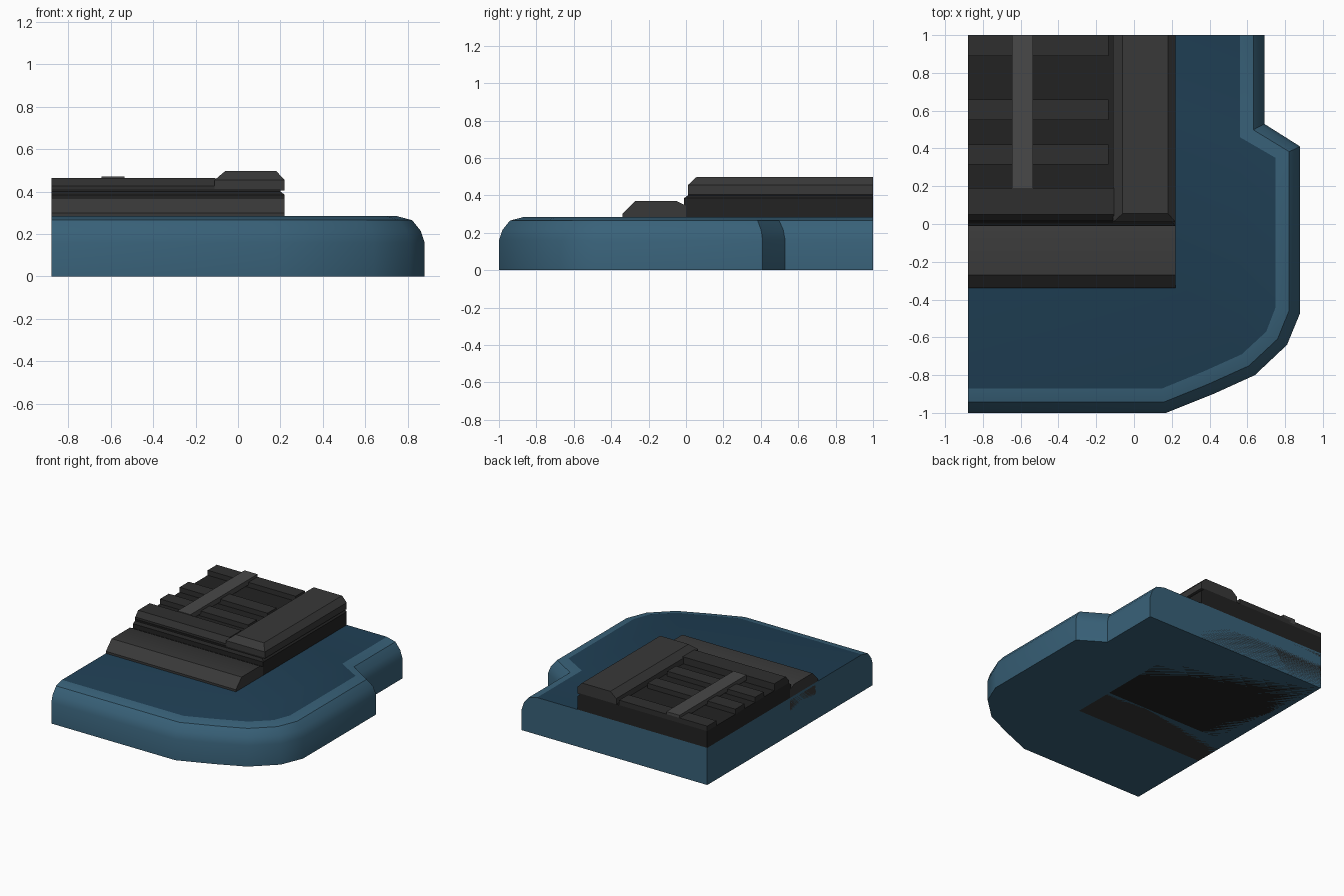
import bpy, bmesh, math

if "Cube" in bpy.data.objects:
    bpy.data.objects.remove(bpy.data.objects["Cube"])


def material(name, rgb):
    m = bpy.data.materials.new(name)
    m.diffuse_color = (*rgb, 1)
    m.use_nodes = True
    m.node_tree.nodes["Principled BSDF"].inputs["Base Color"].default_value = m.diffuse_color
    return m


BLUE = material("blue", (0.04, 0.12, 0.19))
DEEP = material("deep_blue", (0.014, 0.05, 0.09))
RAIL = material("dark_grey", (0.04, 0.04, 0.04))
SLAT = material("slat_grey", (0.028, 0.028, 0.028))
FLOOR = material("near_black", (0.016, 0.016, 0.016))
STRIP = material("mid_grey", (0.065, 0.065, 0.065))


def loft(name, rings, mats, smooth=True):
    """Skin a stack of matching rings and cap both ends."""
    bm = bmesh.new()
    vs = [[bm.verts.new(p) for p in ring] for ring in rings]
    n = len(rings[0])
    for a, b in zip(vs, vs[1:]):
        for i in range(n):
            j = (i + 1) % n
            bm.faces.new((a[i], a[j], b[j], b[i]))
    bm.faces.new(vs[0][::-1])
    top = bm.faces.new(vs[-1])
    top.material_index = len(mats) - 1
    bmesh.ops.recalc_face_normals(bm, faces=bm.faces)
    me = bpy.data.meshes.new(name)
    bm.to_mesh(me)
    bm.free()
    for m in mats:
        me.materials.append(m)
    ob = bpy.data.objects.new(name, me)
    bpy.context.collection.objects.link(ob)
    if smooth:
        bpy.ops.object.select_all(action='DESELECT')
        ob.select_set(True)
        bpy.context.view_layer.objects.active = ob
        bpy.ops.object.shade_smooth_by_angle(angle=math.radians(35))
    return ob


def stack(name, levels, mat):
    """Levels of (x0, x1, y0, y1, z) rectangles, bottom to top."""
    rings = [[(a, c, z), (b, c, z), (b, d, z), (a, d, z)]
             for a, b, c, d, z in levels]
    return loft(name, rings, [mat], smooth=False)


def box(name, x0, x1, y0, y1, z0, z1, mat):
    return stack(name, [(x0, x1, y0, y1, z0), (x0, x1, y0, y1, z1)], mat)


L = -0.88  # flat left side

# Base slab with rounded upper edge on its outer sides
outer = [(L, -1), (0.17, -1), (0.42, -0.9), (0.64, -0.8), (0.81, -0.64),
         (0.88, -0.47), (0.88, 0.41), (0.69, 0.53), (0.69, 1), (L, 1)]
inner = [(L, -0.87), (0.15, -0.87), (0.37, -0.78), (0.57, -0.69), (0.70, -0.57),
         (0.75, -0.44), (0.75, 0.35), (0.56, 0.46), (0.56, 1), (L, 1)]
profile = [(0, 0), (0, 0.16), (0.14, 0.215), (0.45, 0.265), (1, 0.284)]
loft("base_slab",
     [[(p[0] + (q[0] - p[0]) * t, p[1] + (q[1] - p[1]) * t, z)
       for p, q in zip(outer, inner)] for t, z in profile], [BLUE, DEEP])

# Low step in front of the raised block
step = [(-0.34, 0), (-0.34, 0.30), (-0.27, 0.37), (-0.05, 0.37), (0, 0.345), (0, 0)]
loft("front_step", [[(x, y, z) for y, z in step] for x in (L, 0.22)], [RAIL])

# Raised block with narrow neck
stack("raised_block", [(L, 0.22, -0.01, 1, 0), (L, 0.22, -0.01, 1, 0.385),
                       (L, 0.20, 0.01, 1, 0.40), (L, 0.20, 0.01, 1, 0.412)], FLOOR)

# Chamfered rail along the right edge
stack("side_rail", [(-0.11, 0.22, 0.01, 1, 0.405), (-0.11, 0.22, 0.01, 1, 0.455),
                    (-0.06, 0.18, 0.055, 1, 0.497)], RAIL)

# Front bar, slats and the strip crossing them
stack("front_bar", [(L, -0.105, 0.015, 0.19, 0.405), (L, -0.105, 0.015, 0.19, 0.427),
                    (L, -0.105, 0.05, 0.19, 0.465)], SLAT)
for i, (y0, y1) in enumerate([(0.315, 0.42), (0.55, 0.66), (0.89, 1.0)]):
    box(f"slat_{i + 1}", L, -0.135, y0, y1, 0.405, 0.45, SLAT)
box("cross_strip", -0.645, -0.535, 0.19, 1, 0.43, 0.47, STRIP)
